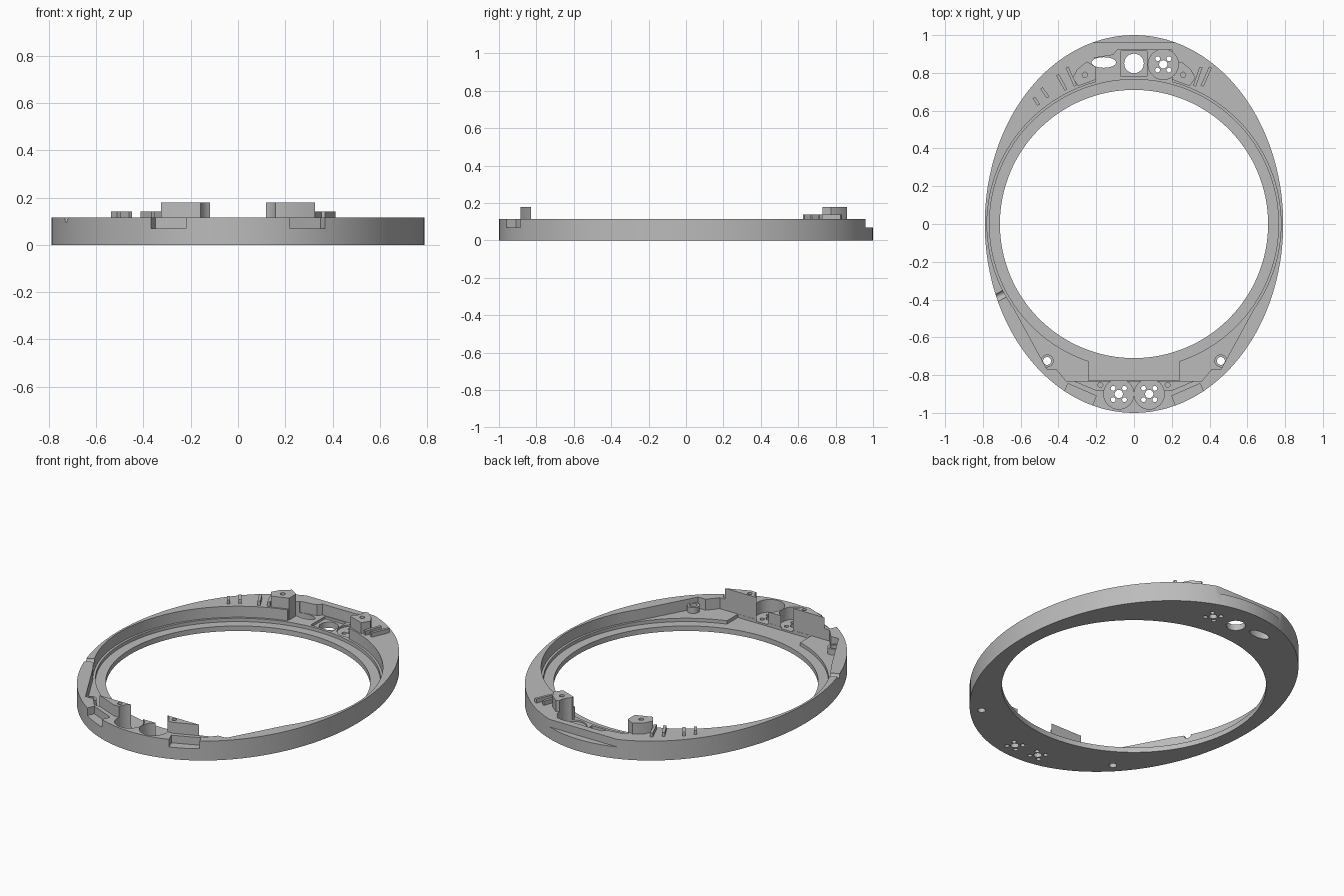
import bpy
import bmesh
from math import cos, sin, pi, atan2, hypot
from mathutils import Matrix

if "Cube" in bpy.data.objects:
    bpy.data.objects.remove(bpy.data.objects["Cube"], do_unlink=True)

TOP, FLOOR, LEDGE, TALL = 0.115, 0.03, 0.05, 0.18

grey = bpy.data.materials.new("plain grey")
grey.use_nodes = True
colour = (0.5, 0.5, 0.5, 1)
grey.diffuse_color = colour
grey.node_tree.nodes["Principled BSDF"].inputs["Base Color"].default_value = colour


def prism(name, pts, z0, z1):
    """Upright solid over a 2D outline."""
    bm = bmesh.new()
    low = bm.faces.new([bm.verts.new((x, y, z0)) for x, y in pts])
    new = bmesh.ops.extrude_face_region(bm, geom=[low])["geom"]
    for v in new:
        if isinstance(v, bmesh.types.BMVert):
            v.co.z = z1
    bmesh.ops.recalc_face_normals(bm, faces=bm.faces)
    mesh = bpy.data.meshes.new(name)
    bm.to_mesh(mesh)
    bm.free()
    mesh.materials.append(grey)
    obj = bpy.data.objects.new(name, mesh)
    bpy.context.scene.collection.objects.link(obj)
    return obj


def oval(cx, cy, rx, ry=None, n=24):
    ry = ry or rx
    return [(cx + rx * cos(2 * pi * i / n), cy + ry * sin(2 * pi * i / n)) for i in range(n)]


def rect(x0, x1, y0, y1):
    return [(x0, y0), (x1, y0), (x1, y1), (x0, y1)]


def flip(pts, s):
    return [(s * x, y) for x, y in pts]


def cut_with(obj, cutter):
    cutter.hide_render = True
    mod = obj.modifiers.new("cut", "BOOLEAN")
    mod.operation = "DIFFERENCE"
    mod.solver = "EXACT"
    mod.object = cutter
    bpy.context.view_layer.update()
    graph = bpy.context.evaluated_depsgraph_get()
    mesh = bpy.data.meshes.new_from_object(obj.evaluated_get(graph))
    obj.modifiers.clear()
    obj.data = mesh
    bpy.data.objects.remove(cutter, do_unlink=True)


def cut(obj, pts, z0, z1=0.3):
    cut_with(obj, prism("cutter", pts, z0, z1))


# Oval frame with round opening, recessed floor and ledge
frame = prism("oval_frame", oval(0, 0, 0.79, 1.0, 144), 0, TOP)
cut(frame, oval(0, 0, 0.71, n=128), -0.1)
cut(frame, oval(0, 0, 0.778, n=128), LEDGE)
cut(frame, oval(0, 0, 0.765, n=128), FLOOR)

# Front bay with slanted side walls, and its lower middle
half = [(0.70, -0.33), (0.46, -0.77), (0.41, -0.77), (0.36, -0.83)]
cut(frame, half + flip(half[::-1], -1), LEDGE)
cut(frame, rect(-0.24, 0.24, -0.829, -0.6), FLOOR)

# Flat step at the back
cut(frame, rect(-0.5, 0.5, 0.96, 1.1), 0.07)

# Back pocket with square seat, round window and oval window
cut(frame, [(-0.2, 0.7), (0.2, 0.7), (0.2, 0.92), (-0.09, 0.92), (-0.11, 0.895), (-0.21, 0.88)], LEDGE)
cut(frame, rect(-0.07, 0.07, 0.78, 0.915), 0.035)
cut(frame, oval(0, 0.85, 0.052), -0.1)
cut(frame, oval(-0.16, 0.855, 0.065, 0.028), -0.1)

# Round sockets with five through holes each
sockets = [(-0.0805, -0.9), (0.0805, -0.9), (0.155, 0.845)]
for x, y in sockets:
    cut(frame, oval(x, y, 0.08, n=40), 0.04)
    cut(frame, oval(x, y, 0.022), -0.1)
    for dx in (-0.03, 0.03):
        for dy in (-0.03, 0.03):
            cut(frame, oval(x + dx, y + dy, 0.013, n=12), -0.1)

# Front rim slots and screw holes
for s in (-1, 1):
    cut(frame, flip([(0.35, -0.845), (0.2, -0.91), (0.245, -1.02), (0.395, -0.95)], s), 0.07)
    cut(frame, oval(s * 0.46, -0.725, 0.021), -0.1)

# Small cable notch across the right wall
notch = prism("cutter", oval(0, 0, 0.02), -0.07, 0.07)
turn = Matrix.Rotation(atan2(-0.385, -0.72), 4, "Z") @ Matrix.Rotation(pi / 2, 4, "Y")
notch.data.transform(Matrix.Translation((-0.715, -0.385, TOP)) @ turn)
cut_with(frame, notch)

parts = [frame]
fence_outline = [(0.11, -0.83), (0.325, -0.83), (0.195, -0.885), (0.13, -0.885)]
post_outline = [(0.2, 0.765), (0.295, 0.73), (0.325, 0.775), (0.3, 0.82), (0.25, 0.86), (0.2, 0.83)]
for s, side in ((-1, "right"), (1, "left")):
    # Front fences, hollowed by the sockets
    fence = prism("front_fence_" + side, flip(fence_outline, s), 0.035, TALL)
    x, y = sockets[0 if s < 0 else 1]
    cut(fence, oval(x, y, 0.08, n=40), -0.1)
    cut(fence, oval(s * 0.178, -0.852, 0.013, n=16), 0.1)
    # Back screw posts
    post = prism("back_post_" + side, flip(post_outline, s), 0.04, TALL)
    if s > 0:
        cut(post, oval(*sockets[2], 0.08, n=40), -0.1)
    cut(post, oval(s * 0.26, 0.79, 0.014, n=16), 0.1)
    # Screw collars beside the slanted walls
    collar = prism("screw_collar_" + side, oval(s * 0.46, -0.725, 0.034), 0.04, 0.085)
    cut(collar, oval(s * 0.46, -0.725, 0.021), -0.1)
    parts += [fence, post, collar]

# Slanted ribs on the back rim
ribs = [(0.32, 0.73, 0.355, 0.83), (0.36, 0.73, 0.405, 0.83), (-0.31, 0.73, -0.355, 0.83),
        (-0.36, 0.71, -0.405, 0.79), (-0.455, 0.67, -0.49, 0.72), (-0.505, 0.63, -0.53, 0.67)]
for i, (x0, y0, x1, y1) in enumerate(ribs):
    length = hypot(x1 - x0, y1 - y0)
    nx, ny = 0.008 * (y1 - y0) / length, -0.008 * (x1 - x0) / length
    outline = [(x0 - nx, y0 - ny), (x0 + nx, y0 + ny), (x1 + nx, y1 + ny), (x1 - nx, y1 - ny)]
    parts.append(prism(f"back_rib_{i + 1}", outline, 0.06, 0.14))

# Smooth curved walls, sharp edges
bpy.ops.object.select_all(action="DESELECT")
for obj in parts:
    obj.select_set(True)
bpy.context.view_layer.objects.active = frame
bpy.ops.object.shade_smooth_by_angle(angle=pi / 7)
